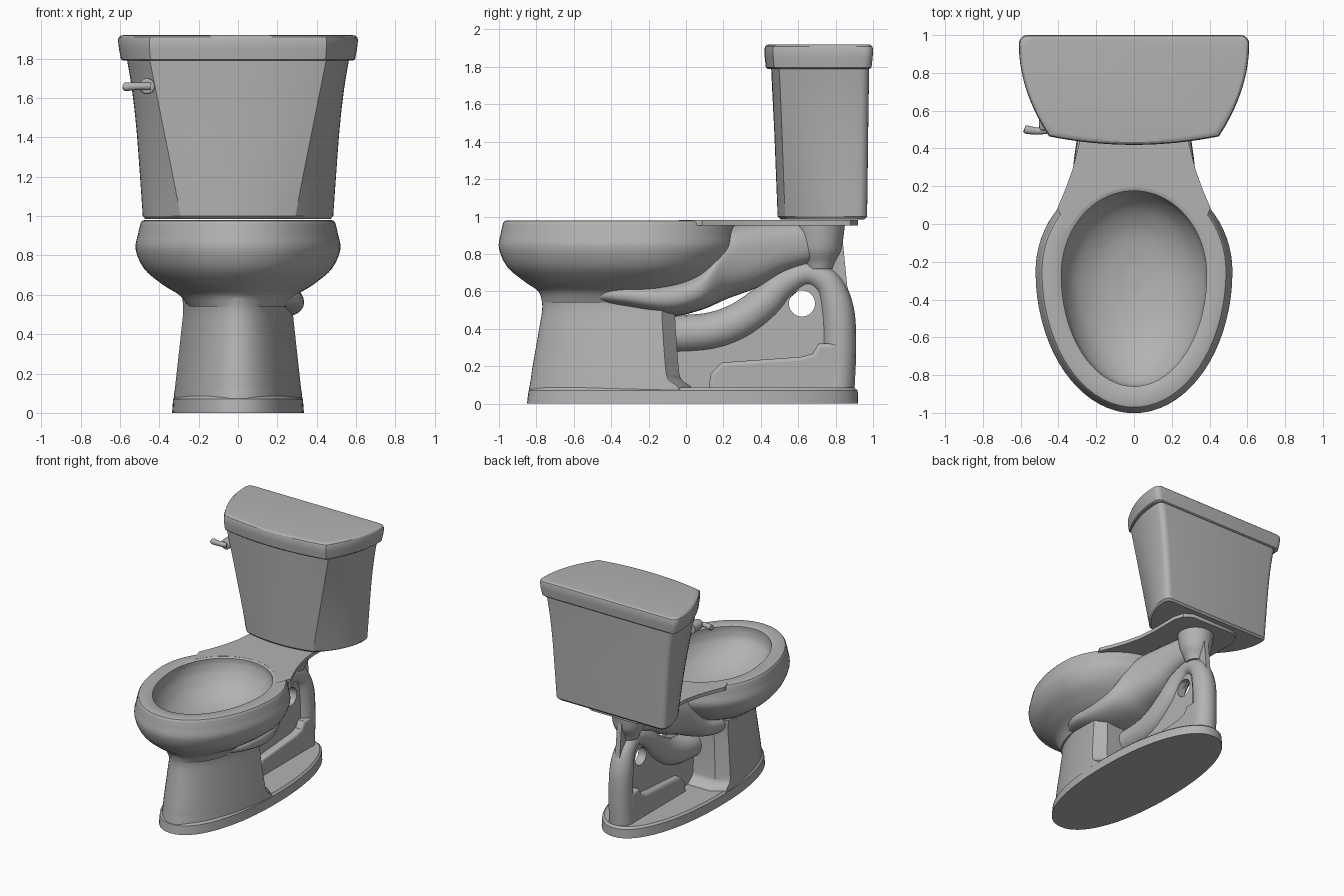
import bpy, math
from math import sin, cos, pi, radians

if "Cube" in bpy.data.objects:
    bpy.data.objects.remove(bpy.data.objects["Cube"])

grey = bpy.data.materials.new("ceramic_grey")
grey.use_nodes = True
COLOUR = (0.45, 0.45, 0.45, 1)
grey.diffuse_color = COLOUR
grey.node_tree.nodes["Principled BSDF"].inputs["Base Color"].default_value = COLOUR


def finish(ob, name, angle=35):
    ob.name = name
    ob.data.materials.clear()
    ob.data.materials.append(grey)
    bpy.ops.object.select_all(action='DESELECT')
    ob.select_set(True)
    bpy.context.view_layer.objects.active = ob
    if ob.type == 'CURVE':
        bpy.ops.object.convert(target='MESH')
        ob = bpy.context.object
    bpy.ops.object.mode_set(mode='EDIT')
    bpy.ops.mesh.select_all(action='SELECT')
    bpy.ops.mesh.normals_make_consistent(inside=False)
    bpy.ops.object.mode_set(mode='OBJECT')
    bpy.ops.object.shade_smooth_by_angle(angle=radians(angle))
    return ob


def loft(name, rings, angle=35):
    """Skin a list of equal-length point rings and cap both ends."""
    n = len(rings[0])
    verts = [p for r in rings for p in r]
    faces = [(k * n + i, k * n + (i + 1) % n, (k + 1) * n + (i + 1) % n, (k + 1) * n + i)
             for k in range(len(rings) - 1) for i in range(n)]
    last = (len(rings) - 1) * n
    faces += [tuple(range(n)), tuple(range(last, last + n))]
    me = bpy.data.meshes.new(name)
    me.from_pydata(verts, [], faces)
    ob = bpy.data.objects.new(name, me)
    bpy.context.collection.objects.link(ob)
    return finish(ob, name, angle)


def smooth_keys(keys, steps=5):
    """Catmull-Rom interpolation of rows of numbers."""
    out = []
    for i in range(len(keys) - 1):
        a, b = keys[max(i - 1, 0)], keys[i]
        c, d = keys[i + 1], keys[min(i + 2, len(keys) - 1)]
        for s in range(steps):
            t = s / steps
            out.append([0.5 * (2 * q + (r - p) * t + (2 * p - 5 * q + 4 * r - u) * t * t
                               + (3 * q - p - 3 * r + u) * t ** 3)
                        for p, q, r, u in zip(a, b, c, d)])
    return out + [list(keys[-1])]


def power(v, e):
    return math.copysign(abs(v) ** e, v)


def egg(z, hw, yf, yb, yc, e=1.0, n=72):
    """Egg-shaped ring with its widest line at yc."""
    ring = []
    for i in range(n):
        a = 2 * pi * i / n
        s = power(sin(a), e)
        ring.append((hw * power(cos(a), e), yc + s * ((yb - yc) if s > 0 else (yc - yf)), z))
    return ring


# Bowl: outer skin, rim, then the inner basin
outer = smooth_keys([(.54, .25, -.765, -.05, -.3), (.60, .30, -.79, .0, -.28),
                     (.65, .38, -.86, .1, -.27), (.73, .475, -.955, .2, -.25),
                     (.83, .52, -1.0, .27, -.25), (.91, .508, -.99, .265, -.25),
                     (.965, .495, -.978, .255, -.25)])
rim = [(.976, .487, -.97, .248, -.25), (.98, .475, -.958, .238, -.25),
       (.98, .395, -.87, .185, -.27), (.974, .385, -.86, .175, -.27)]
basin = smooth_keys([(.94, .387, -.862, .177, -.27), (.87, .37, -.84, .15, -.27),
                     (.78, .31, -.74, .08, -.28), (.71, .2, -.58, -.04, -.29),
                     (.68, .07, -.4, -.2, -.3), (.678, .01, -.31, -.29, -.3)])
loft("bowl", [egg(*k) for k in outer + rim + basin])

# Oval foot
FOOT = (.335, -.85, .92, .02)
loft("foot", [egg(0, *FOOT, e=.92), egg(.07, .33, -.842, .918, .02, e=.92),
              egg(.085, .315, -.825, .9, .02, e=.92)])


# Pedestal: front half of the oval with a recessed rear wall
def pedestal_ring(z, hw, yf, cut):
    n, yc = 40, .02
    a0 = math.asin((cut - yc) / (yc - yf))
    ring = [(hw * cos(a), yc + (yc - yf) * sin(a), z)
            for a in (a0 + (-pi - 2 * a0) * i / n for i in range(n + 1))]
    return ring + [(-hw * .72, cut + .07, z), (hw * .72, cut + .07, z)]


loft("pedestal", [pedestal_ring(*k) for k in smooth_keys(
    [(0, .335, -.85, -.02), (.085, .327, -.838, -.04), (.13, .323, -.83, -.095),
     (.2, .316, -.82, -.11), (.4, .295, -.785, -.125), (.52, .284, -.768, -.13),
     (.6, .29, -.785, -.13)], 4)])


# Body beneath the bowl that narrows toward the tank
def body_ring(y, x, hw, zb, zt):
    n, zm, h = 40, (zb + zt) / 2, (zt - zb) / 2
    return [(x + hw * power(cos(2 * pi * i / n), .8), y, zm + h * power(sin(2 * pi * i / n), .8))
            for i in range(n)]


loft("trap_body", [body_ring(*k) for k in smooth_keys(
    [(-.5, .03, .2, .54, .62), (-.35, .03, .29, .51, .65), (-.1, .035, .3, .465, .66),
     (.08, .03, .28, .50, .72), (.22, .01, .22, .56, .93), (.38, 0, .17, .62, .97),
     (.52, 0, .13, .70, .97), (.66, 0, .1, .75, .97)])])

# Deck that carries the tank, wrapped around the back of the opening
arc = [(.41 * cos(a), -.27 + .465 * sin(a)) for a in (radians(150 - 6 * i) for i in range(21))]
side = [(.405, .085), (.365, .18), (.325, .29), (.292, .42), (.28, .55), (.28, .8),
        (.255, .88), (.19, .92)]
deck = arc + side + [(-x, y) for x, y in reversed(side)]
loft("deck", [[(x, y, z) for x, y in deck] for z in (.953, .981)])

# Conical outlet boss under the deck
loft("tank_boss", [egg(z, r, .715 - r, .715 + r, .715, n=40) for z, r in
                   smooth_keys([(.72, .07), (.76, .085), (.82, .115), (.9, .128), (.96, .135)])])


# Curved trapway pipe
def pipe(name, points):
    cu = bpy.data.curves.new(name, 'CURVE')
    cu.dimensions = '3D'
    cu.bevel_depth, cu.bevel_resolution, cu.use_fill_caps = 1, 6, True
    pts = smooth_keys(points, 6)
    sp = cu.splines.new('POLY')
    sp.points.add(len(pts) - 1)
    for p, (x, y, z, r) in zip(sp.points, pts):
        p.co, p.radius = (x, y, z, 1), r
    ob = bpy.data.objects.new(name, cu)
    bpy.context.collection.objects.link(ob)
    return finish(ob, name)


pipe("trapway", [(0, -.1, .37, .1), (0, .12, .385, .1), (0, .28, .44, .098), (0, .42, .54, .092),
                 (0, .52, .64, .08), (0, .65, .695, .066), (0, .76, .64, .075),
                 (0, .81, .5, .088), (0, .82, .3, .09), (0, .805, .06, .095)])


# Plates standing in the centre plane, optionally with a round hole
def plate(name, outline, half, hole=None, bevel=0):
    cu = bpy.data.curves.new(name, 'CURVE')
    cu.dimensions, cu.fill_mode = '2D', 'BOTH'
    cu.extrude, cu.bevel_depth, cu.bevel_resolution = half - bevel, bevel, 3
    loops = [outline]
    if hole:
        hy, hz, r = hole
        loops.append([(hy + r * cos(pi * i / 20), hz + r * sin(pi * i / 20)) for i in range(40)])
    for loop in loops:
        sp = cu.splines.new('POLY')
        sp.points.add(len(loop) - 1)
        sp.use_cyclic_u = True
        for p, (y, z) in zip(sp.points, loop):
            p.co = (y, z, 0, 1)
    ob = bpy.data.objects.new(name, cu)
    ob.rotation_euler = (pi / 2, 0, pi / 2)
    bpy.context.collection.objects.link(ob)
    return finish(ob, name)


plate("web", [(-.1, .05), (.82, .05), (.82, .5), (.76, .64), (.65, .69), (.54, .65),
              (.42, .54), (.28, .44), (-.1, .38)], .035, hole=(.62, .535, .07))
plate("lower_rib", [(.14, .06), (.8, .06), (.8, .3), (.72, .3), (.69, .25), (.62, .23),
                    (.2, .2), (.15, .15)], .09, bevel=.02)
plate("rear_fin", [(.7, .7), (.82, .5), (.87, .55), (.83, .95), (.72, .95)], .02)


# Tank and lid share one outline: flat back, curved flanks, bowed front
def tank_ring(z, w, yb, c, yc, yf):
    r, n = .045, 10
    half = [(w - r + r * sin(pi / 2 * i / 5), yb - r + r * cos(pi / 2 * i / 5)) for i in range(5)]
    for i in range(n):
        t = i / n
        half.append((c + (w - c) * (1 - t * t), (yb - r) + (yc - yb + r) * t))
    half += [(c * (1 - i / n), yf + (yc - yf) * (1 - i / n) ** 2) for i in range(n)]
    return [(x, y, z) for x, y in half] + [(0, yf, z)] + [(-x, y, z) for x, y in reversed(half)]


loft("tank", [tank_ring(.985, .47, .955, .285, .545, .505)] + [tank_ring(*k) for k in smooth_keys(
    [(1.0, .484, .968, .292, .53, .49), (1.2, .498, .971, .33, .522, .482),
     (1.45, .517, .974, .38, .513, .472), (1.65, .54, .977, .42, .505, .462),
     (1.8, .565, .98, .45, .497, .455)], 4)], angle=20)
loft("tank_lid", [tank_ring(*k) for k in [
    (1.79, .585, .985, .44, .48, .435), (1.797, .595, .992, .445, .472, .427),
    (1.85, .605, .998, .449, .466, .421), (1.895, .61, 1.0, .45, .464, .419),
    (1.91, .605, .996, .446, .469, .424), (1.918, .595, .987, .437, .479, .434),
    (1.92, .58, .972, .424, .493, .448)]], angle=30)

# Flush lever: round pivot and a short arm
pipe("lever_pivot", [(-.462, .6, 1.66, .04), (-.462, .51, 1.66, .04), (-.462, .495, 1.66, .03)])
pipe("lever_arm", [(-.445, .5, 1.66, .02), (-.51, .492, 1.66, .019), (-.57, .5, 1.658, .022),
                   (-.58, .502, 1.658, .014)])
